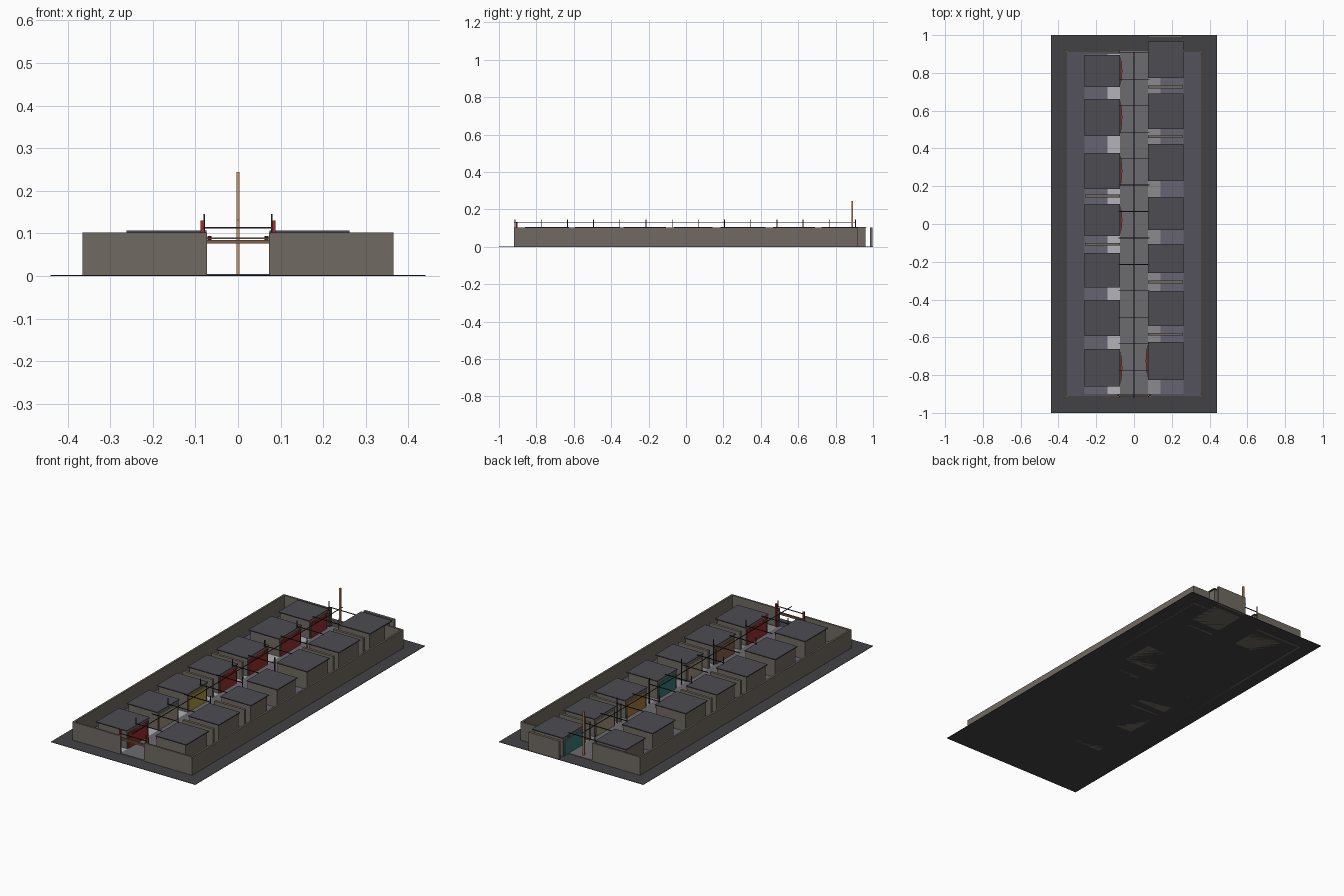
import bpy, bmesh, math

if "Cube" in bpy.data.objects:
    bpy.data.objects.remove(bpy.data.objects["Cube"])


def material(name, rgb):
    m = bpy.data.materials.new(name)
    lin = [(c / 255 / 12.92 if c < 11 else ((c / 255 + 0.055) / 1.055) ** 2.4) for c in rgb]
    m.diffuse_color = (*lin, 1)
    m.use_nodes = True
    m.node_tree.nodes["Principled BSDF"].inputs["Base Color"].default_value = m.diffuse_color
    return m


DARK = material("dark_ground", (66, 66, 70))
YARD = material("yard_grey", (84, 82, 92))
PAVE = material("paving_grey", (102, 100, 112))
PALE = material("pale_paving", (178, 178, 184))
STONE = material("stone_paving", (138, 138, 144))
STREET = material("street_grey", (108, 108, 112))
WALL = material("wall_stone", (112, 106, 97))
ROOF = material("roof_slate", (76, 76, 82))
RED = material("awning_red", (150, 48, 46))
TEAL = material("teal_paint", (52, 122, 116))
TAN = material("tan_paint", (160, 148, 122))
OCHRE = material("ochre_paint", (168, 120, 60))
YELLOW = material("yellow_paint", (170, 150, 60))
BROWN = material("brown_wood", (130, 95, 72))
WOOD = material("pole_wood", (200, 150, 100))
BLACK = material("black_metal", (42, 42, 44))


def finish(name, bm, mat):
    bmesh.ops.recalc_face_normals(bm, faces=bm.faces)
    me = bpy.data.meshes.new(name)
    bm.to_mesh(me)
    bm.free()
    me.materials.append(mat)
    ob = bpy.data.objects.new(name, me)
    bpy.context.collection.objects.link(ob)
    return ob


def box(name, x0, x1, y0, y1, z0, z1, mat):
    bm = bmesh.new()
    bmesh.ops.create_cube(bm, size=1)
    for v in bm.verts:
        v.co = ((x0 + x1) / 2 + v.co.x * (x1 - x0),
                (y0 + y1) / 2 + v.co.y * (y1 - y0),
                (z0 + z1) / 2 + v.co.z * (z1 - z0))
    return finish(name, bm, mat)


def sided(name, s, xa, xb, y0, y1, z0, z1, mat):
    # box on the left (s=-1) or right (s=1) of the street
    return box(name, min(s * xa, s * xb), max(s * xa, s * xb), y0, y1, z0, z1, mat)


def awning(s, y0, y1):
    # bowed strip hanging over a shop front
    n = 10
    bm = bmesh.new()
    outline = [(s * 0.072, y0), (s * 0.072, y1)]
    for i in range(n + 1):
        t = i / n
        outline.append((s * (0.071 - 0.009 * math.sin(math.pi * t)), y1 + (y0 - y1) * t))
    f = bm.faces.new([bm.verts.new((x, y, 0.084)) for x, y in outline])
    top = bmesh.ops.extrude_face_region(bm, geom=[f])
    bmesh.ops.translate(bm, vec=(0, 0, 0.01),
                        verts=[g for g in top["geom"] if isinstance(g, bmesh.types.BMVert)])
    finish("awning", bm, RED)


# ground layers
box("ground", -0.44, 0.44, -1, 1, 0, 0.002, DARK)
box("yard", -0.36, 0.36, -0.915, 0.915, 0.001, 0.003, YARD)
box("street", -0.075, 0.075, -0.915, 0.915, 0.002, 0.005, STREET)
for s in (-1, 1):
    sided("paving", s, 0.14, 0.262, -0.9, 0.9, 0.002, 0.004, PAVE)
    sided("sidewalk", s, 0.075, 0.14, -0.9, 0.9, 0.002, 0.005, PALE if s < 0 else STONE)

# perimeter wall
for s in (-1, 1):
    sided("side_wall", s, 0.355, 0.365, -0.92, 0.92, 0, 0.102, WALL)
    for y in (-0.915, 0.915):
        sided("end_wall", s, 0.073, 0.355, y - 0.005, y + 0.005, 0, 0.102, WALL)

# shops: y start, y end, front paint, awning
left_shops = [(0.725, 0.895, RED, 1), (0.465, 0.663, RED, 1), (0.185, 0.376, RED, 1),
              (-0.064, 0.106, RED, 1), (-0.335, -0.154, YELLOW, 0),
              (-0.594, -0.403, TAN, 0), (-0.86, -0.663, RED, 1)]
right_shops = [(0.774, 0.965, TEAL, 0), (0.503, 0.69, TAN, 0), (0.228, 0.424, OCHRE, 0),
               (-0.032, 0.143, TEAL, 0), (-0.26, -0.106, TAN, 0),
               (-0.54, -0.355, BROWN, 0), (-0.825, -0.626, RED, 1)]
for s, shops in ((-1, left_shops), (1, right_shops)):
    for y0, y1, paint, has_awning in shops:
        sided("shop_body", s, 0.077, 0.255, y0 + 0.006, y1 - 0.006, 0, 0.103, WALL)
        sided("shop_roof", s, 0.074, 0.262, y0, y1, 0.102, 0.107, ROOF)
        sided("shop_front", s, 0.073, 0.077, y0 + 0.015, y1 - 0.015, 0.005, 0.088, paint)
        if has_awning:
            awning(s, y0 + 0.01, y1 - 0.01)

# free-standing party walls between shops
for s, ys in ((-1, (0.148, -0.108)), (1, (0.991, 0.725, 0.462, -0.307, -0.583))):
    for y in ys:
        sided("party_wall", s, 0.075, 0.26, y - 0.007, y + 0.007, 0, 0.103, WALL)

# street wires with posts on alternate sides
box("long_wire", -0.0015, 0.0015, -0.92, 0.91, 0.130, 0.133, BLACK)
for k in range(14):
    y = -0.914 + 0.1400 * k
    s = -1 if k % 2 else 1
    box("cross_wire", -0.081, 0.081, y - 0.0018, y + 0.0018, 0.111, 0.1145, BLACK)
    sided("wire_post", s, 0.0775, 0.0815, y - 0.002, y + 0.002, 0.003, 0.145, BLACK)

# entrance gate
for s in (-1, 1):
    sided("gate_post", s, 0.079, 0.088, -0.91, -0.90, 0.003, 0.13, RED)
box("gate_beam", -0.083, 0.083, -0.911, -0.903, 0.076, 0.085, BROWN)
box("gate_rail", -0.083, 0.083, -0.909, -0.904, 0.087, 0.090, WALL)

# tall pole at the far end of the street
box("tall_pole", -0.004, 0.004, 0.886, 0.894, 0.003, 0.244, WOOD)
